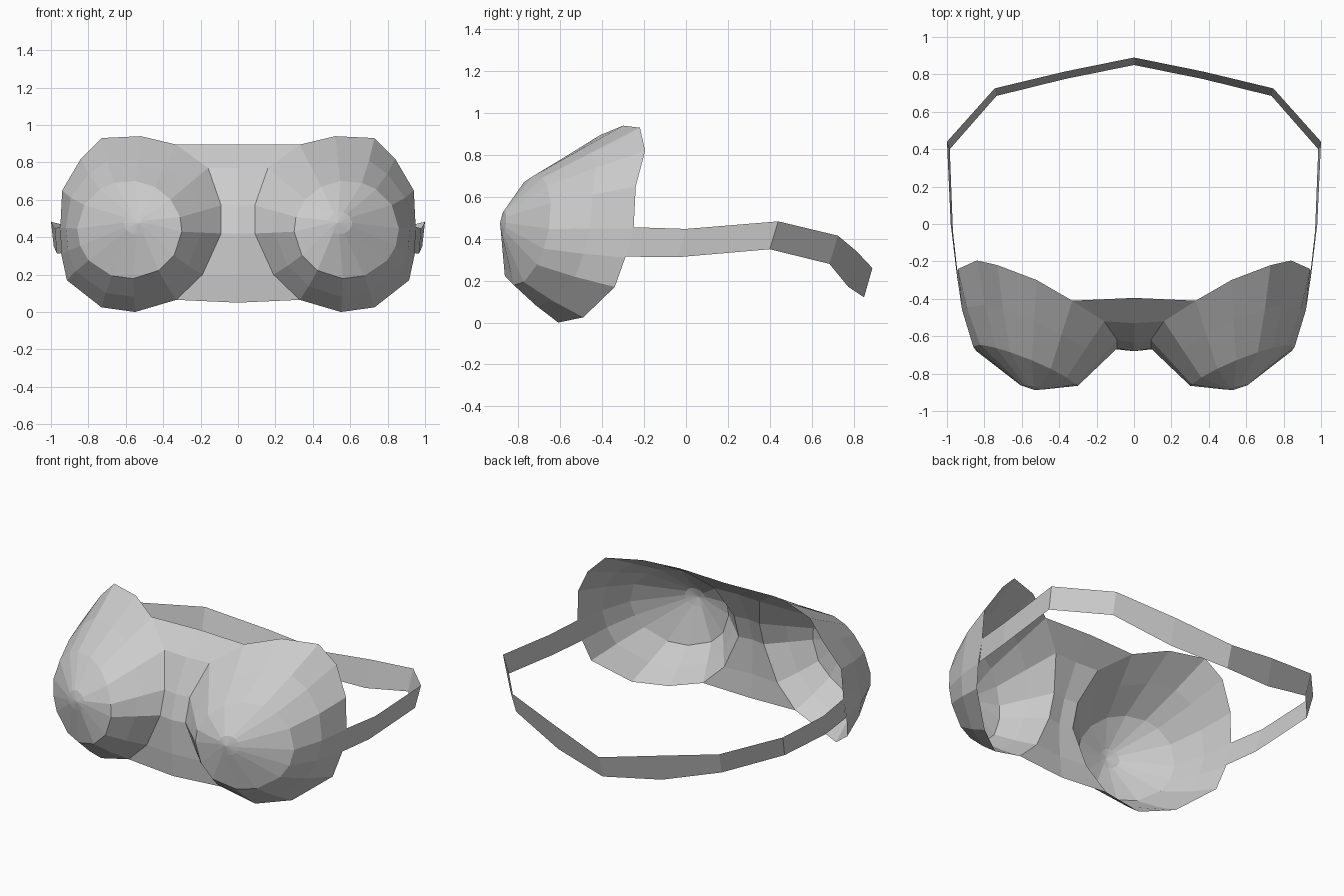
import bpy
from math import atan2, cos, sin

if "Cube" in bpy.data.objects:
    bpy.data.objects.remove(bpy.data.objects["Cube"])


def mirrored(name, verts, faces):
    mesh = bpy.data.meshes.new(name)
    mesh.from_pydata(verts, [], faces)
    mesh.update()
    obj = bpy.data.objects.new(name, mesh)
    bpy.context.collection.objects.link(obj)
    mod = obj.modifiers.new("Mirror", 'MIRROR')
    mod.use_clip = True
    mod.merge_threshold = 0.002
    return obj


def strip(a, b):
    """Quads between two index rows."""
    return [(a[i], b[i], b[i + 1], a[i + 1]) for i in range(len(a) - 1)]


# Cup rim, clockwise from the top; the last six points meet the centre panel
rim = [(.52, -.30, .94), (.73, -.22, .93), (.84, -.195, .82), (.94, -.24, .65),
       (.95, -.25, .45), (.945, -.29, .31), (.915, -.34, .17), (.73, -.49, .025), (.55, -.61, 0),
       (.33, -.645, .065), (.19, -.66, .2), (.09, -.665, .42),
       (.09, -.62, .57), (.16, -.52, .77), (.33, -.41, .895)]
n = len(rim)
cx, cz = .58, .44
angles = [atan2(z - cz, x - cx) for x, y, z in rim]

# Round front of the cup lies on a slanted plane
front = []
for a in angles:
    x, z = cx + .28 * cos(a), cz + .262 * sin(a)
    y = -.765 + .39 * (x - cx) + .19 * (z - cz)
    front.append((x, max(y, -.865), z))

# Ring half way between front and rim, slightly bulged on the outer side
middle = []
for p, q, a in zip(front, rim, angles):
    out = .015 * max(0, cos(a))
    middle.append(((p[0] + q[0]) / 2 + out, (p[1] + q[1]) / 2 - .3 * out,
                   (p[2] + q[2]) / 2 - .008 * max(0, -sin(a))))

# Tip ring and small centre point
tip = [(.545 + .065 * cos(a), -.872 + .012 * cos(a) + .005 * sin(a), .475 + .06 * sin(a))
       for a in angles]
verts = rim + middle + front + tip + [(.53, -.888, .475)]
rows = [[k * n + i for i in range(n)] + [k * n] for k in range(4)]
faces = []
for k in range(3):
    faces += strip(rows[k], rows[k + 1])
faces += [(rows[3][i], 4 * n, rows[3][i + 1]) for i in range(n)]

# Centre panel joining the inner rim to the mirror line
start = len(verts)
verts += [(0, -.66, .05), (0, -.675, .2), (0, -.68, .42),
          (0, -.635, .57), (0, -.53, .77), (0, -.395, .895)]
faces += strip(list(range(n - 6, n)), list(range(start, start + 6)))
mirrored("chest_cups", verts, faces)

# Band around the back: top edge and bottom edge
top = [(.95, -.25, .455), (.98, 0, .447), (1.0, .44, .483),
       (.745, .725, .415), (.37, .815, .34), (0, .89, .26)]
bottom = [(.94, -.29, .315), (.968, -.04, .312), (.985, .40, .35),
          (.735, .685, .28), (.37, .775, .17), (0, .85, .12)]
mirrored("back_band", top + bottom, strip(list(range(6)), list(range(6, 12))))
